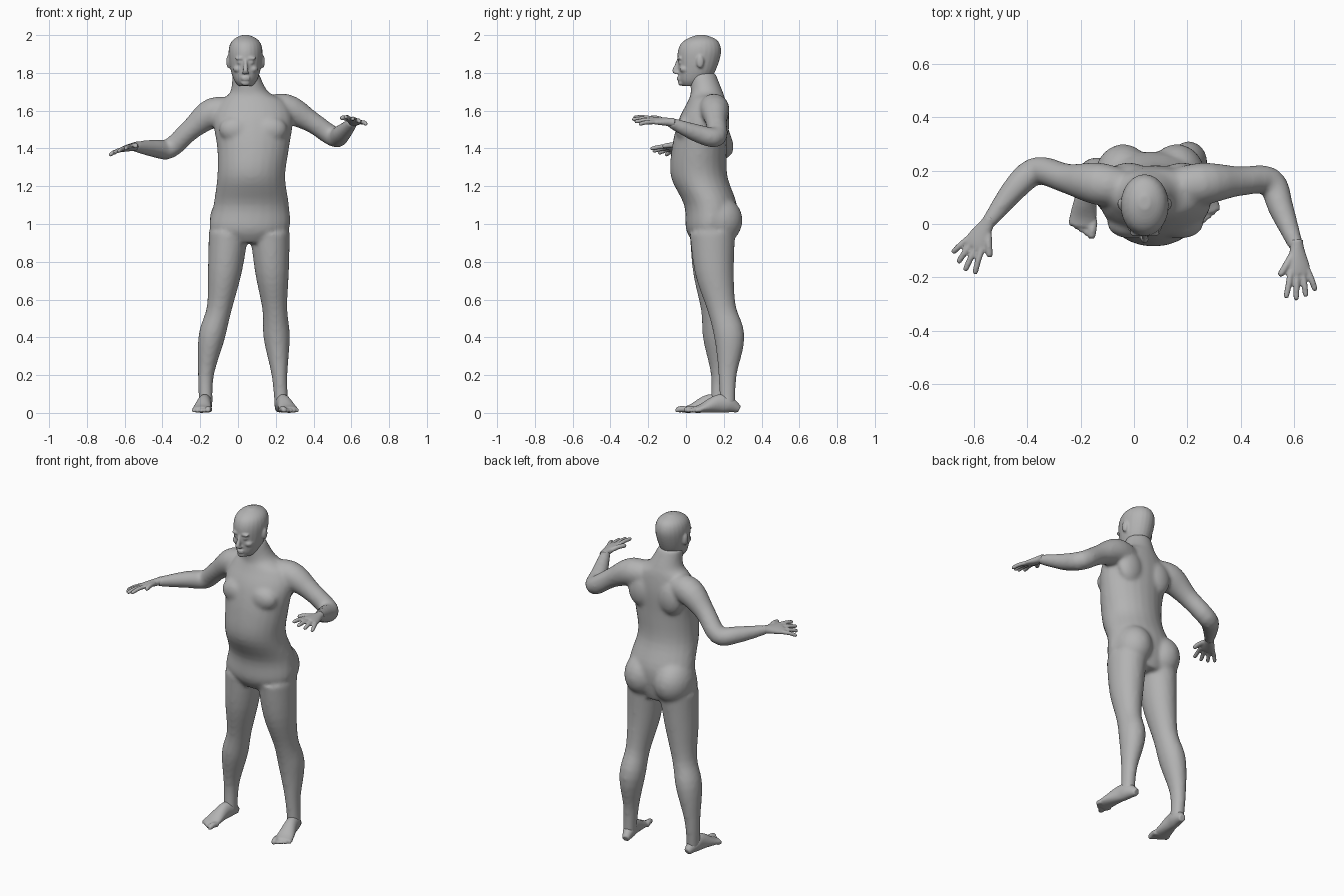
import bpy
import bmesh
import math
from mathutils import Matrix, Vector

default_cube = bpy.data.objects.get("Cube")
if default_cube:
    bpy.data.objects.remove(default_cube, do_unlink=True)

skin = bpy.data.materials.new("plain grey skin")
skin.use_nodes = True
grey = (.45, .45, .45, 1)
skin.diffuse_color = grey
skin.node_tree.nodes["Principled BSDF"].inputs["Base Color"].default_value = grey

UP = Vector((0, 0, 1))
BACK = Vector((0, 1, 0))
FRONT = -BACK
SIDES = 24
STEPS = 4


def curve_through(rows):
    """Smoothly interpolate rows of equal length."""
    padded = [rows[0], *rows, rows[-1]]
    result = []
    for before, start, end, after in zip(padded, padded[1:], padded[2:], padded[3:]):
        for step in range(STEPS):
            t = step / STEPS
            result.append([
                b + t / 2 * (c - a + t * (2 * a - 5 * b + 4 * c - d
                                          + t * (3 * (b - c) + d - a)))
                for a, b, c, d in zip(before, start, end, after)])
    result.append(rows[-1])
    return result


def loft(bm, rings):
    """Skin a closed shell over rings of (centre, side axis, up axis)."""
    loops = []
    for centre, side, rise in rings:
        angles = [math.tau * i / SIDES for i in range(SIDES)]
        loops.append([bm.verts.new(centre + side * math.cos(angle) + rise * math.sin(angle))
                      for angle in angles])
    for lower, upper in zip(loops, loops[1:]):
        for i in range(SIDES):
            bm.faces.new((lower[i - 1], lower[i], upper[i], upper[i - 1]))
    bm.faces.new(loops[0])
    bm.faces.new(loops[-1])


def stack(bm, rows):
    """Level ellipses given as height, x, y, half width, half depth."""
    rings = []
    for z, x, y, width, depth in curve_through(rows):
        rings.append((Vector((x, y, z)), Vector((width, 0, 0)), BACK * depth))
    loft(bm, rings)


def tube(bm, rows, up=UP):
    """Ellipses square to a path, given as x, y, z, half width, half height."""
    rows = curve_through(rows)
    places = [Vector(row[:3]) for row in rows]
    rings = []
    for i, (*_, width, height) in enumerate(rows):
        ahead = places[min(i + 1, len(places) - 1)]
        along = (ahead - places[max(i - 1, 0)]).normalized()
        side = along.cross(up).normalized()
        rings.append((places[i], side * width, side.cross(along) * height))
    loft(bm, rings)


def digit(bm, root, tip, radius, up=UP):
    """Finger or toe, slightly arched, with a rounded tip."""
    middle = root.lerp(tip, .5) + up * radius / 3
    knuckles = [(root, radius), (middle, radius),
                (root.lerp(tip, .9), radius * .9), (tip, radius / 2)]
    tube(bm, [(*place, size, size) for place, size in knuckles], up)


def blob(bm, centre, size):
    matrix = Matrix.Translation(centre) @ Matrix.Diagonal((*size, 1))
    bmesh.ops.create_uvsphere(bm, u_segments=SIDES, v_segments=SIDES // 2,
                              radius=1, matrix=matrix)


def finish(bm, name, voxel, smoothing):
    """Fuse overlapping shells into one smooth skin."""
    bmesh.ops.recalc_face_normals(bm, faces=bm.faces[:])
    mesh = bpy.data.meshes.new(name)
    bm.to_mesh(mesh)
    bm.free()
    mesh.materials.append(skin)
    obj = bpy.data.objects.new(name, mesh)
    bpy.context.collection.objects.link(obj)
    fuse = obj.modifiers.new("fuse", 'REMESH')
    fuse.mode = 'VOXEL'
    fuse.voxel_size = voxel
    fuse.use_smooth_shade = True
    soften = obj.modifiers.new("soften", 'SMOOTH')
    soften.factor = .5
    soften.iterations = smoothing


# Torso and neck
body = bmesh.new()
stack(body, [(.9, .06, .14, .12, .1), (.97, .06, .13, .21, .13),
             (1.1, .07, .13, .2, .14), (1.25, .07, .07, .18, .15),
             (1.4, .08, .07, .19, .145), (1.55, .08, .09, .21, .13),
             (1.65, .08, .11, .17, .1), (1.7, .06, .11, .1, .085),
             (1.8, .04, .085, .07, .07)])
# Buttocks, chest, shoulder blades
for side in (-1, 1):
    blob(body, (.06 + side * .1, .17, 1.02), (.11, .13, .13))
    blob(body, (.08 + side * .09, 0, 1.5), (.09, .055, .07))
    blob(body, (.08 + side * .1, .18, 1.53), (.08, .05, .1))

# Legs, from hip to ankle
leg_radii = (.105, .09, .066, .07, .042, .036)
right_leg = [(-.05, .14, .95), (-.07, .14, .75), (-.1, .155, .55),
             (-.14, .17, .4), (-.17, .18, .2), (-.17, .17, .03)]
left_leg = [(.17, .14, .95), (.18, .15, .75), (.195, .19, .55),
            (.205, .23, .4), (.22, .22, .2), (.23, .22, .03)]
for leg in (right_leg, left_leg):
    tube(body, [(*place, radius, radius * 1.15)
                for place, radius in zip(leg, leg_radii)], BACK)

# Arms, from collarbone to wrist
arm_radii = (.06, .08, .056, .053, .048, .027)
right_arm = [(0, .13, 1.6), (-.13, .15, 1.59), (-.25, .17, 1.5),
             (-.36, .2, 1.4), (-.44, .14, 1.4), (-.55, 0, 1.41)]
left_arm = [(.1, .13, 1.6), (.25, .15, 1.61), (.39, .16, 1.54),
            (.51, .16, 1.46), (.55, .06, 1.48), (.61, -.09, 1.54)]
for arm in (right_arm, left_arm):
    tube(body, [(*place, radius, radius) for place, radius in zip(arm, arm_radii)])
finish(body, "body", .011, 8)

# Skull and jaw
head = bmesh.new()
middle = .04
stack(head, [(1.73, middle, .03, .035, .045), (1.76, middle, .045, .06, .08),
             (1.82, middle, .06, .08, .1), (1.9, middle, .07, .09, .115),
             (1.95, middle, .075, .083, .105), (1.98, middle, .08, .06, .075),
             (2, middle, .08, .02, .025)])
# Nose, lips, chin
tube(head, [(middle, -.04, 1.87, .008, .008), (middle, -.05, 1.84, .01, .01),
            (middle, -.06, 1.81, .014, .013), (middle, -.05, 1.8, .013, .008)], FRONT)
for height in (1.766, 1.777):
    blob(head, (middle, -.037, height), (.024, .012, .006))
blob(head, (middle, -.026, 1.747), (.024, .016, .016))
# Brows, eyes, cheeks, nostrils, ears
for side in (-1, 1):
    blob(head, (middle + side * .03, -.034, 1.877), (.027, .014, .009))
    blob(head, (middle + side * .03, -.026, 1.855), (.016, .016, .01))
    blob(head, (middle + side * .04, -.005, 1.82), (.026, .03, .02))
    blob(head, (middle + side * .012, -.05, 1.8), (.008, .01, .008))
    blob(head, (middle + side * .09, .075, 1.86), (.012, .02, .036))
finish(head, "head", .006, 3)


def hand(name, wrist, forward, thumb_side):
    wrist = Vector(wrist)
    forward = Vector(forward).normalized()
    across = Vector(thumb_side)
    across = (across - forward * across.dot(forward)).normalized()
    upper = across.cross(forward)
    if upper.z < 0:
        upper.negate()
    bm = bmesh.new()
    palm = [(-.03, .026, .024), (0, .027, .022), (.07, .043, .017), (.1, .04, .013)]
    tube(bm, [(*(wrist + forward * reach), width, height)
              for reach, width, height in palm], upper)
    # Index to little finger, fanned out
    for i, length in enumerate((.1, .11, .1, .08)):
        offset = across * (.033 - i * .022)
        root = wrist + forward * .085 + offset
        digit(bm, root, root + forward * length + offset * .8 - upper * .01, .0115, upper)
    root = wrist + forward * .03 + across * .025
    digit(bm, root, root + forward * .07 + across * .05 - upper * .01, .0135, upper)
    finish(bm, name, .0055, 3)


hand("right_hand", right_arm[-1], (-.5, -.8, -.1), (.8, -.5, .3))
hand("left_hand", left_arm[-1], (.1, -1, .1), (-1, 0, .3))


def foot(name, heel, toe, inner):
    heel, toe = Vector(heel), Vector(toe)
    across = (toe - heel).normalized().cross(UP) * inner
    bm = bmesh.new()
    sole = [(0, .02, .02), (.2, .036, .045), (.4, .038, .048), (.7, .05, .024), (.85, .05, .016)]
    tube(bm, [(*(heel.lerp(toe, reach) + UP * height), width, height)
              for reach, width, height in sole])
    # Big toe to little toe
    for i in range(5):
        radius = .0115 if i else .016
        offset = across * (.04 - i * .02) + UP * radius
        digit(bm, heel.lerp(toe, .75) + offset, heel.lerp(toe, 1 - i * .035) + offset, radius)
    finish(bm, name, .006, 3)


foot("right_foot", (-.165, .225, 0), (-.2, -.05, 0), -1)
foot("left_foot", (.215, .28, 0), (.285, 0, 0), 1)
